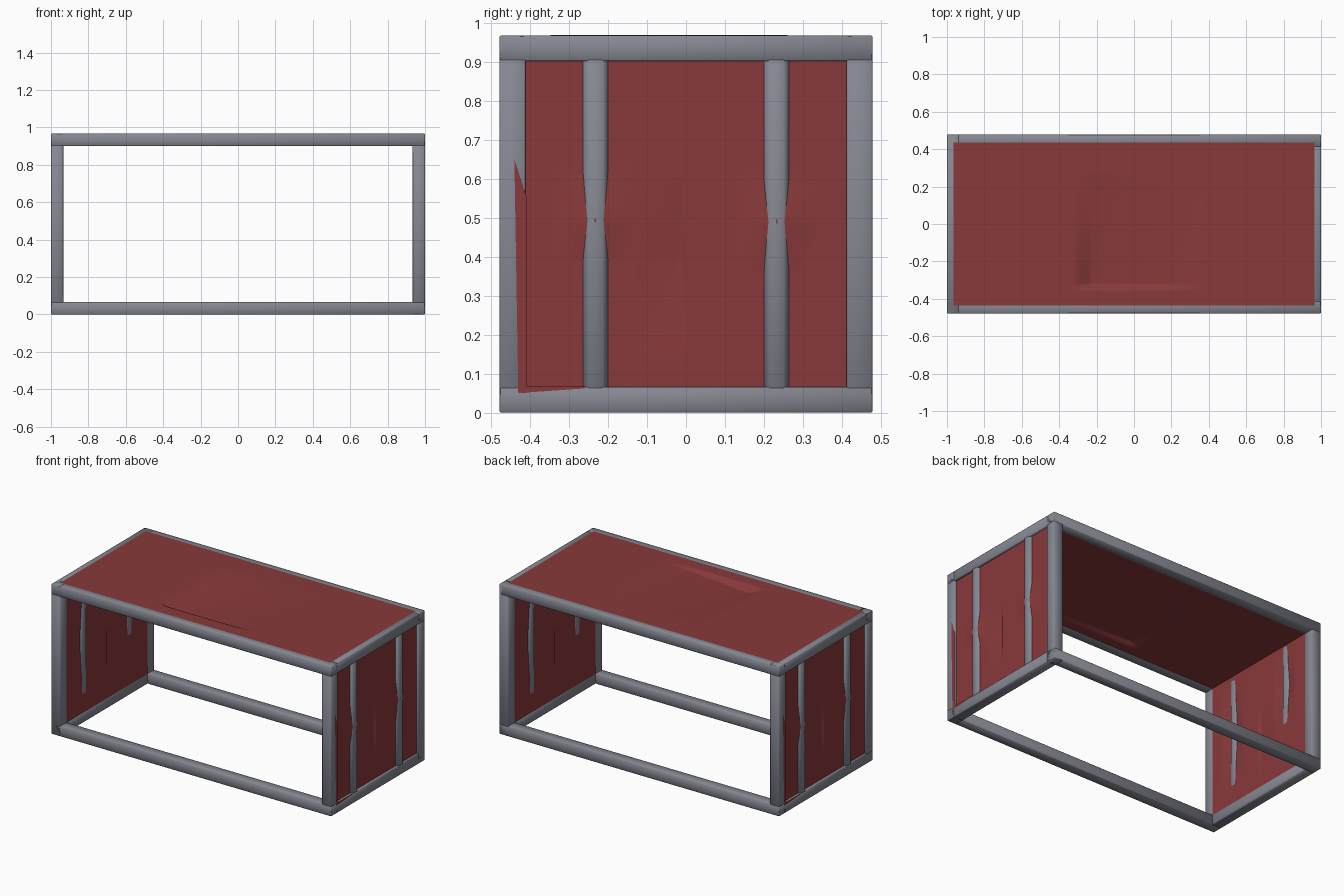
import bpy, bmesh, math
from mathutils import Matrix, Vector

cube = bpy.data.objects.get("Cube")
if cube:
    bpy.data.objects.remove(cube, do_unlink=True)

X, Y, H = 1.0, 0.478, 0.967     # half length, half depth, height
T = 0.066                       # tube thickness
C = T / 2


def material(name, rgb):
    m = bpy.data.materials.new(name)
    m.use_nodes = True
    m.diffuse_color = (*rgb, 1)
    m.node_tree.nodes["Principled BSDF"].inputs["Base Color"].default_value = (*rgb, 1)
    return m


STEEL = material("grey steel", (0.24, 0.248, 0.29))
RED = material("dull red", (0.25, 0.041, 0.043))


def finish(bm, name, mat, angle):
    me = bpy.data.meshes.new(name)
    bm.to_mesh(me)
    bm.free()
    me.materials.append(mat)
    ob = bpy.data.objects.new(name, me)
    bpy.context.collection.objects.link(ob)
    bpy.ops.object.select_all(action="DESELECT")
    ob.select_set(True)
    bpy.context.view_layer.objects.active = ob
    bpy.ops.object.shade_smooth_by_angle(angle=math.radians(angle))
    return ob


def tube(name, a, b, half=C, bevel=0.003):
    """Square tube with softened edges."""
    a, b = Vector(a), Vector(b)
    d = b - a
    r = half * math.sqrt(2)
    bm = bmesh.new()
    m = (Matrix.Translation((a + b) / 2) @ d.to_track_quat("Z", "Y").to_matrix().to_4x4()
         @ Matrix.Rotation(math.pi / 4, 4, "Z"))
    bmesh.ops.create_cone(bm, cap_ends=True, segments=4, radius1=r, radius2=r,
                          depth=d.length, matrix=m)
    bmesh.ops.bevel(bm, geom=bm.edges[:], offset=bevel, segments=1, affect="EDGES")
    return finish(bm, name, STEEL, 60)


def tent(t, centre, low, high):
    d = t - centre
    return max(0, 1 - (d / high if d > 0 else -d / low))


def panel(name, us, vs, base, dents, place):
    """Sheet pushed in and out by tent-shaped dents."""
    n, k = 120, 80
    bm = bmesh.new()
    rows = []
    for j in range(k + 1):
        v = vs[0] + (vs[1] - vs[0]) * j / k
        row = []
        for i in range(n + 1):
            u = us[0] + (us[1] - us[0]) * i / n
            h = base + sum(s * tent(u, cu, ul, uh) * tent(v, cv, vl, vh)
                           for cu, ul, uh, cv, vl, vh, s in dents)
            row.append(bm.verts.new(place(u, v, h)))
        rows.append(row)
    for a, b in zip(rows, rows[1:]):
        for i in range(n):
            bm.faces.new((a[i], a[i + 1], b[i + 1], b[i]))
    return finish(bm, name, RED, 70)


# Frame rails and corner posts
for z, level in ((C, "bottom"), (H - C, "top")):
    for s, side in ((-1, "front"), (1, "back")):
        tube(f"{level}_{side}_rail", (-X, s * (Y - C), z), (X, s * (Y - C), z))
    for s, side in ((1, "left"), (-1, "right")):
        tube(f"{level}_{side}_rail", (s * (X - C), -Y, z), (s * (X - C), Y, z))
for sx, side in ((1, "left"), (-1, "right")):
    for sy, end in ((-1, "front"), (1, "back")):
        tube(f"{end}_{side}_post", (sx * (X - C), sy * (Y - C), 0),
             (sx * (X - C), sy * (Y - C), H))

# Roof skins, outside and underside, with one creased dent
for name, z, depth in (("roof_sheet", H + 0.001, -0.038),
                       ("roof_underside", H - T + 0.002, 0.024)):
    panel(name, (-0.964, 0.964), (-0.435, 0.437), z,
          [(-0.23, 0.08, 0.6, -0.33, 0.015, 0.6, depth)], lambda u, v, h: (u, v, h))

# End walls: an outer and an inner skin around two middle posts
OUTER_DENTS = [
    (0.232, 0.1, 0.1, 0.49, 0.13, 0.11, 0.0145),
    (-0.232, 0.1, 0.1, 0.49, 0.1, 0.13, 0.0145),
    (-0.01, 0.12, 0.01, 0.4, 0.25, 0.2, -0.012),
]
INNER_DENTS = [
    (0.232, 0.09, 0.09, 0.53, 0.38, 0.38, 0.018),
    (-0.232, 0.09, 0.09, 0.64, 0.28, 0.28, 0.018),
    (-0.01, 0.12, 0.01, 0.4, 0.25, 0.2, 0.012),
]
FLAPS = (((-0.43, 0.05), (-0.408, 0.05), (-0.408, 0.55), (-0.44, 0.65)),
         ((-0.43, 0.05), (-0.26, 0.062), (-0.26, 0.067), (-0.43, 0.067)))
for s, side in ((1, "left"), (-1, "right")):
    for skin, x, dents in (("outer", X - 0.014, OUTER_DENTS),
                           ("inner", X - T + 0.001, INNER_DENTS)):
        panel(f"{side}_{skin}_end_sheet", (-0.437, 0.437), (0.045, H - 0.045), x,
              dents, lambda u, v, h: (s * h, s * u, v))

    # Loose sheet edges lapping over the frame
    bm = bmesh.new()
    for flap in FLAPS:
        bm.faces.new([bm.verts.new((s * (X + 0.001), s * y, z)) for y, z in flap])
    finish(bm, f"{side}_edge_flap", RED, 30)

    for y, end in ((-0.232, "first"), (0.232, "second")):
        tube(f"{side}_{end}_middle_post", (s * (X - C + 0.001), s * y, C),
             (s * (X - C + 0.001), s * y, H - C), half=0.0315, bevel=0.013)
